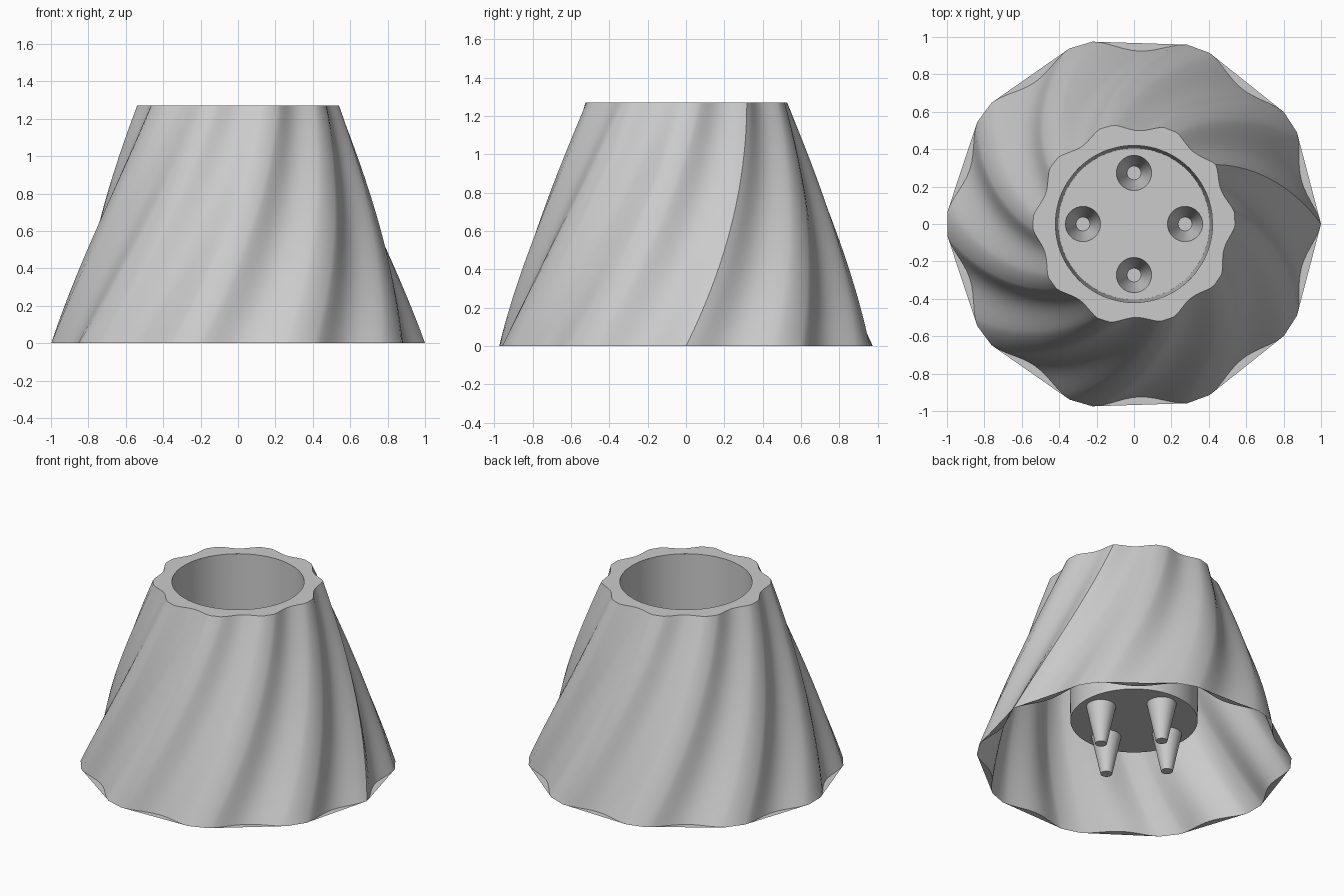
import bpy
import bmesh
import math

cube = bpy.data.objects.get("Cube")
if cube:
    bpy.data.objects.remove(cube, do_unlink=True)

HEIGHT, TOP_SCALE, TWIST = 1.27, 0.54, math.radians(36)
FLUTES, STEPS, LEVELS = 10, 12, 20
FLUTE_ANGLE, LAND_ANGLE = math.radians(29.4), math.radians(7.333)
RIM_RADIUS, FLOOR_RADIUS, FLOOR_Z = 0.42, 0.404, 0.28

grey = bpy.data.materials.new("light grey")
grey.use_nodes = True
grey.diffuse_color = (0.6, 0.6, 0.6, 1)
grey.node_tree.nodes["Principled BSDF"].inputs["Base Color"].default_value = (0.6, 0.6, 0.6, 1)


def ring(bm, points, z):
    return [bm.verts.new((r * math.cos(a), r * math.sin(a), z)) for a, r in points]


def circle(bm, radius, z, count, x=0, y=0):
    angles = [math.tau * i / count for i in range(count)]
    return [bm.verts.new((x + radius * math.cos(a), y + radius * math.sin(a), z)) for a in angles]


def bridge(bm, low, high):
    n = len(low)
    for i in range(n):
        j = (i + 1) % n
        bm.faces.new((low[i], low[j], high[j], high[i]))


def finish(bm, name):
    mesh = bpy.data.meshes.new(name)
    bm.to_mesh(mesh)
    bm.free()
    obj = bpy.data.objects.new(name, mesh)
    bpy.context.collection.objects.link(obj)
    mesh.materials.append(grey)
    bpy.ops.object.select_all(action='DESELECT')
    obj.select_set(True)
    bpy.context.view_layer.objects.active = obj
    bpy.ops.object.shade_smooth_by_angle(angle=math.radians(28))
    return obj


# Fluted outline: concave flutes separated by narrow lands, pointed at the seam
outline = []
for k in range(FLUTES):
    start = k * (FLUTE_ANGLE + LAND_ANGLE)
    last = STEPS if k == FLUTES - 1 else STEPS + 1
    for s in range(last):
        u = s / STEPS
        dip = 0.075 * max(0, math.sin(math.pi * u)) ** 1.3
        outline.append((start + u * FLUTE_ANGLE, 1 - dip))

# Twisted tapering wall
bm = bmesh.new()
rings = []
for level in range(LEVELS + 1):
    t = level / LEVELS
    scale = 1 + (TOP_SCALE - 1) * t
    rings.append(ring(bm, [(a + TWIST * t, r * scale) for a, r in outline], HEIGHT * t))
for low, high in zip(rings, rings[1:]):
    bridge(bm, low, high)

# Flat top rim
rim = ring(bm, [(a + TWIST, RIM_RADIUS) for a, r in outline], HEIGHT)
bridge(bm, rings[-1], rim)

# Flat webs closing each flute at the base
base = rings[0]
for k in range(FLUTES):
    first = k * (STEPS + 1)
    arc = [base[(first + s) % len(base)] for s in range(STEPS + 1)]
    bm.faces.new(arc)
finish(bm, "fluted_shell")

# Inner cup with four tapered nozzles through its floor
bm = bmesh.new()
cup_top = circle(bm, RIM_RADIUS, HEIGHT, 96)
cup_floor = circle(bm, FLOOR_RADIUS, FLOOR_Z, 96)
bridge(bm, cup_top, cup_floor)
loops = [cup_floor]
for i in range(4):
    a = i * math.pi / 2
    x, y = 0.273 * math.cos(a), 0.273 * math.sin(a)
    mouth = circle(bm, 0.094, FLOOR_Z, 32, x, y)
    tip = circle(bm, 0.037, 0.01, 32, x, y)
    bridge(bm, mouth, tip)
    bm.faces.new(tip)
    loops.append(mouth)
edges = [bm.edges.get((lp[i], lp[i - 1])) for lp in loops for i in range(len(lp))]
bmesh.ops.triangle_fill(bm, use_beauty=True, use_dissolve=False, edges=edges, normal=(0, 0, 1))
finish(bm, "cup_with_nozzles")
